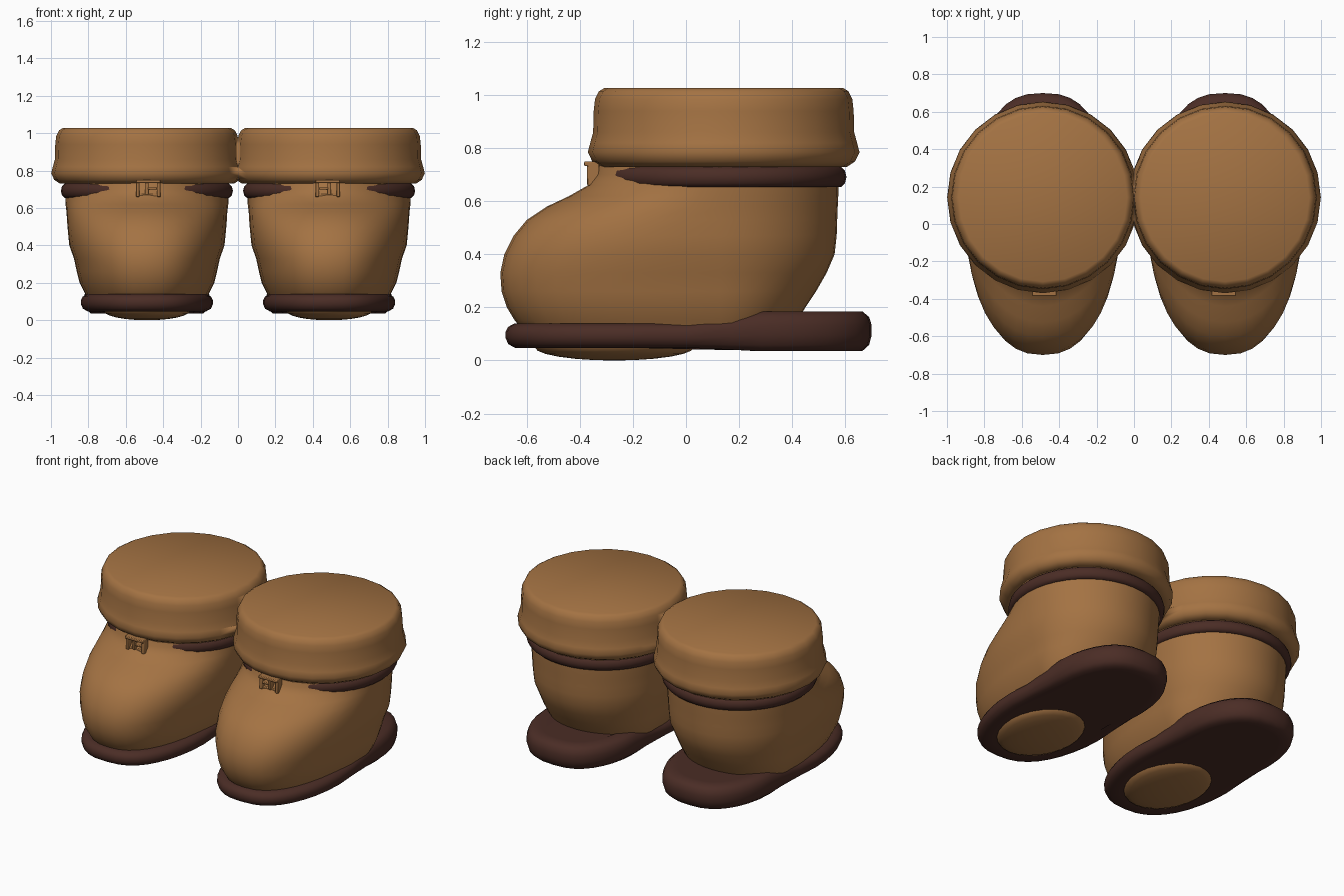
import bpy, bmesh, math

if "Cube" in bpy.data.objects:
    bpy.data.objects.remove(bpy.data.objects["Cube"])

CX = 0.487      # sideways centre of one boot
SEG = 40


def material(name, rgb):
    m = bpy.data.materials.new(name)
    m.use_nodes = True
    m.diffuse_color = (*rgb, 1)
    bsdf = m.node_tree.nodes["Principled BSDF"]
    bsdf.inputs["Base Color"].default_value = (*rgb, 1)
    bsdf.inputs["Roughness"].default_value = 0.8
    return m


TAN = material("tan leather", (0.37, 0.17, 0.056))
DARK = material("dark brown leather", (0.07, 0.026, 0.019))


def finish(bm, name, mat, angle=50):
    """Turn the bmesh into a smooth object mirrored to the other foot."""
    bmesh.ops.recalc_face_normals(bm, faces=bm.faces)
    mesh = bpy.data.meshes.new(name)
    bm.to_mesh(mesh)
    bm.free()
    mesh.materials.append(mat)
    ob = bpy.data.objects.new(name, mesh)
    bpy.context.collection.objects.link(ob)
    bpy.ops.object.select_all(action="DESELECT")
    bpy.context.view_layer.objects.active = ob
    ob.select_set(True)
    bpy.ops.object.shade_smooth_by_angle(angle=math.radians(angle))
    mir = ob.modifiers.new("other foot", "MIRROR")
    mir.use_bisect_axis[0] = True
    return ob


def loft(name, rings, mat, angle=50, closed=False):
    """Skin equal rings of points; cap the ends unless the loop closes."""
    bm = bmesh.new()
    vs = [[bm.verts.new(p) for p in ring] for ring in rings]
    pairs = list(zip(vs, vs[1:])) + ([(vs[-1], vs[0])] if closed else [])
    for a, b in pairs:
        n = len(a)
        for i in range(n):
            j = (i + 1) % n
            bm.faces.new((a[i], a[j], b[j], b[i]))
    if not closed:
        bm.faces.new(vs[0])
        bm.faces.new(vs[-1])
    return finish(bm, name, mat, angle)


def outline(hw, front, back, mid, n_front=2.0, n_back=2.0, seg=SEG):
    """Egg outline: superellipse with its own length and power each way."""
    pts = []
    for i in range(seg):
        a = 2 * math.pi * i / seg
        c, s = math.cos(a), math.sin(a)
        n = n_back if s > 0 else n_front
        x = hw * math.copysign(abs(c) ** (2 / n), c)
        y = abs(s) ** (2 / n) * ((back - mid) if s > 0 else (front - mid))
        pts.append((x, mid + y))
    return pts


# Boot body: z, half width, front, back, front squareness
levels = [
    (0.10, .31, -.60, .38, 2.4), (0.15, .335, -.645, .42, 2.4),
    (0.20, .36, -.675, .45, 2.4), (0.26, .375, -.695, .49, 2.4),
    (0.33, .39, -.70, .53, 2.4), (0.40, .415, -.685, .56, 2.35),
    (0.47, .422, -.65, .568, 2.3), (0.53, .427, -.60, .57, 2.2),
    (0.58, .43, -.525, .572, 2.05), (0.62, .435, -.44, .574, 1.9),
    (0.66, .437, -.37, .575, 1.8), (0.70, .44, -.34, .575, 1.75),
    (0.78, .44, -.32, .58, 1.75)]
loft("boot_body",
     [[(CX + x, y, z) for x, y in outline(hw, f, b, .13, n)]
      for z, hw, f, b, n in levels], TAN)

# Folded cuff with a rolled lower lip and a closed flat top
cuff = [(.42, .74), (.465, .73), (.495, .75), (.512, .785), (.503, .82),
        (.492, .86), (.49, .94), (.485, .985), (.47, 1.015), (.45, 1.027)]
loft("cuff",
     [[(CX + x, y, z) for x, y in outline(r, .142 - r, .142 + r, .142, seg=24)]
      for r, z in cuff], TAN, 60)

# Ankle strap
band = []
for k in range(10):
    a = 2 * math.pi * k / 10
    r = .43 + .03 * math.cos(a)
    z = .692 + .04 * math.sin(a)
    band.append([(CX + x, y, z) for x, y in outline(r, .145 - r, .145 + r, .145)])
loft("ankle_strap", band, DARK, 80, closed=True)


# Sole: thicker at the heel, slightly waisted
def sole_ring(inset, t):
    ring = []
    for x, y in outline(.36 - inset, -.68 + inset, .70 - inset, .01, 2.5, 2.6):
        k = min(max((y - .08) / .15, 0), 1)
        top, low = .14 + .045 * k, .048 - .012 * k
        waist = 1 - .07 * math.exp(-((y - .12) / .2) ** 2)
        ring.append((CX + x * waist, y, low + (top - low) * t))
    return ring


loft("sole", [sole_ring(i, t) for i, t in
              [(.09, 0), (.035, 0), (.01, .15), (0, .4), (0, .65),
               (.01, .86), (.035, 1), (.09, 1)]], DARK, 60)

# Rounded tread patch bulging below the forefoot
bm = bmesh.new()
bmesh.ops.create_uvsphere(bm, u_segments=24, v_segments=12, radius=1)
for v in bm.verts:
    x, y, z = v.co
    v.co = (CX + .23 * x, -.27 + .30 * y, .05 + .05 * z)
finish(bm, "tread_patch", TAN)

# Buckle frame with crossbar and prong
bm = bmesh.new()
for x, z, w, h in [(-.056, 0, .02, .09), (.056, 0, .02, .09),
                   (0, .037, .132, .018), (0, -.037, .132, .018),
                   (.008, 0, .018, .07), (-.022, 0, .05, .014)]:
    part = bmesh.ops.create_cube(bm, size=1)["verts"]
    for v in part:
        v.co = (CX - .007 + x + v.co.x * w, -.35 + v.co.y * .045 - z * .3,
                .705 + z + v.co.z * h)
ob = finish(bm, "buckle", TAN, 30)
bev = ob.modifiers.new("soft edges", "BEVEL")
bev.width = .004
bev.segments = 2
